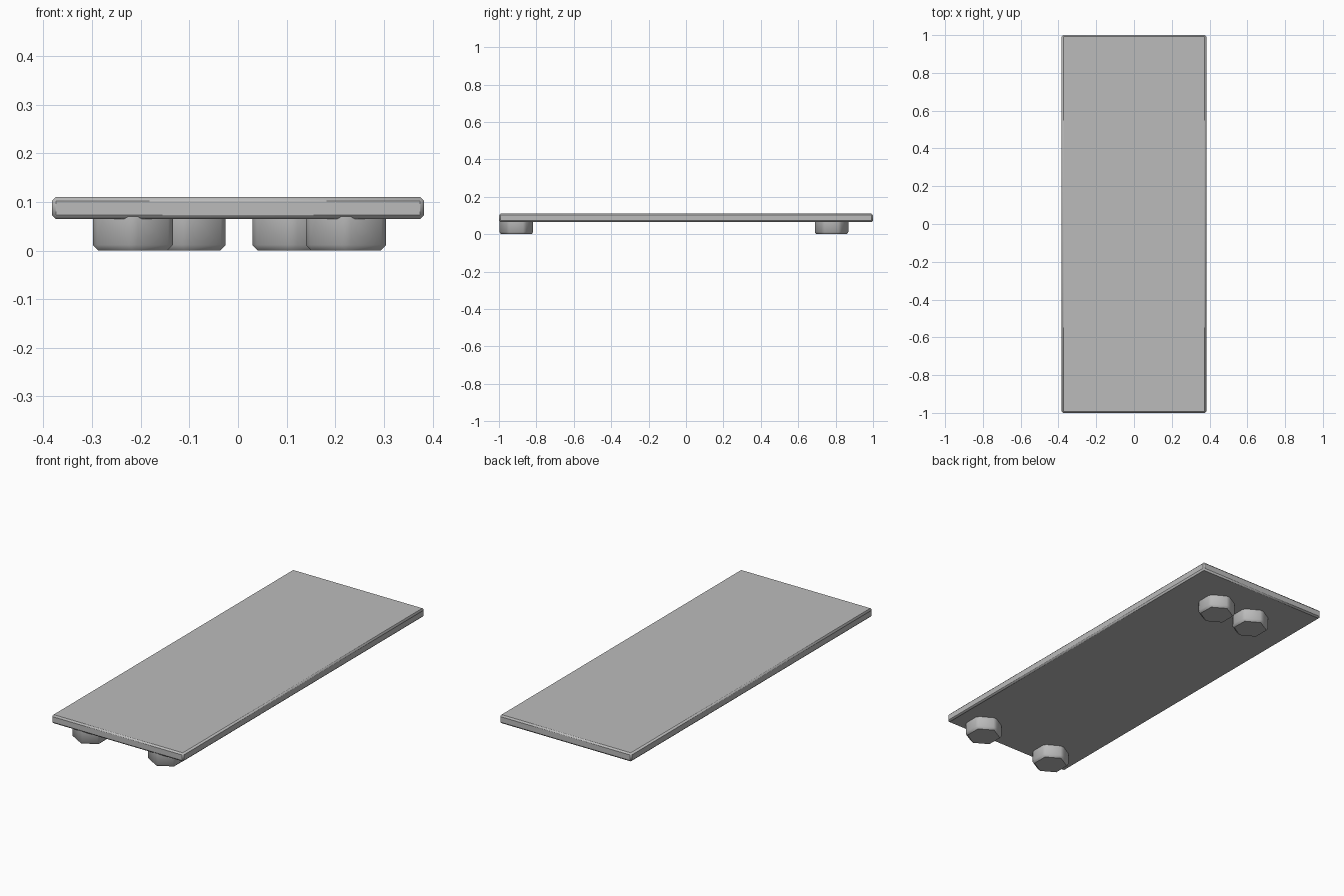
import bpy, bmesh, math
from mathutils import Matrix

cube = bpy.data.objects.get("Cube")
if cube:
    bpy.data.objects.remove(cube, do_unlink=True)

# Single plain grey
grey = bpy.data.materials.new("plain_grey")
grey.use_nodes = True
GREY = (0.5, 0.5, 0.5, 1)
grey.diffuse_color = GREY
grey.node_tree.nodes["Principled BSDF"].inputs["Base Color"].default_value = GREY


def finish(name, bm):
    """Turn a bmesh into a named, softly shaded object."""
    bmesh.ops.recalc_face_normals(bm, faces=bm.faces)
    mesh = bpy.data.meshes.new(name)
    bm.to_mesh(mesh)
    bm.free()
    mesh.materials.append(grey)
    obj = bpy.data.objects.new(name, mesh)
    bpy.context.collection.objects.link(obj)
    bpy.ops.object.select_all(action="DESELECT")
    obj.select_set(True)
    bpy.context.view_layer.objects.active = obj
    bpy.ops.object.shade_smooth_by_angle(angle=math.radians(40))


def chamfer(bm, edges, width):
    bmesh.ops.bevel(bm, geom=edges, offset=width, segments=1,
                    profile=0.5, affect="EDGES")


# Long chamfered board
BOTTOM, TOP = 0.065, 0.11
bm = bmesh.new()
bmesh.ops.create_cube(bm, size=1)
bmesh.ops.scale(bm, vec=(0.765, 2, TOP - BOTTOM), verts=bm.verts)
chamfer(bm, bm.edges[:], 0.008)
bmesh.ops.translate(bm, vec=(0, 0, (TOP + BOTTOM) / 2), verts=bm.verts)
finish("board", bm)


# Hexagonal feet, points along y, chamfered everywhere but the buried top
def foot(name, x, y):
    height = 0.07
    bm = bmesh.new()
    bmesh.ops.create_cone(bm, cap_ends=True, segments=6, radius1=0.0953,
                          radius2=0.0953, depth=height)
    # Turn so that one corner points to the front
    bm.verts.ensure_lookup_table()
    corner = bm.verts[0].co
    turn = math.pi / 2 - math.atan2(corner.y, corner.x)
    bmesh.ops.rotate(bm, matrix=Matrix.Rotation(turn, 3, "Z"), verts=bm.verts)
    edges = [e for e in bm.edges if any(v.co.z < 0 for v in e.verts)]
    chamfer(bm, edges, 0.0115)
    bmesh.ops.translate(bm, vec=(x, y, height / 2), verts=bm.verts)
    finish(name, bm)


for side, sign in (("left", 1), ("right", -1)):
    foot("front_foot_" + side, 0.003 + sign * 0.219, -0.907)
    foot("back_foot_" + side, 0.002 + sign * 0.11, 0.778)
